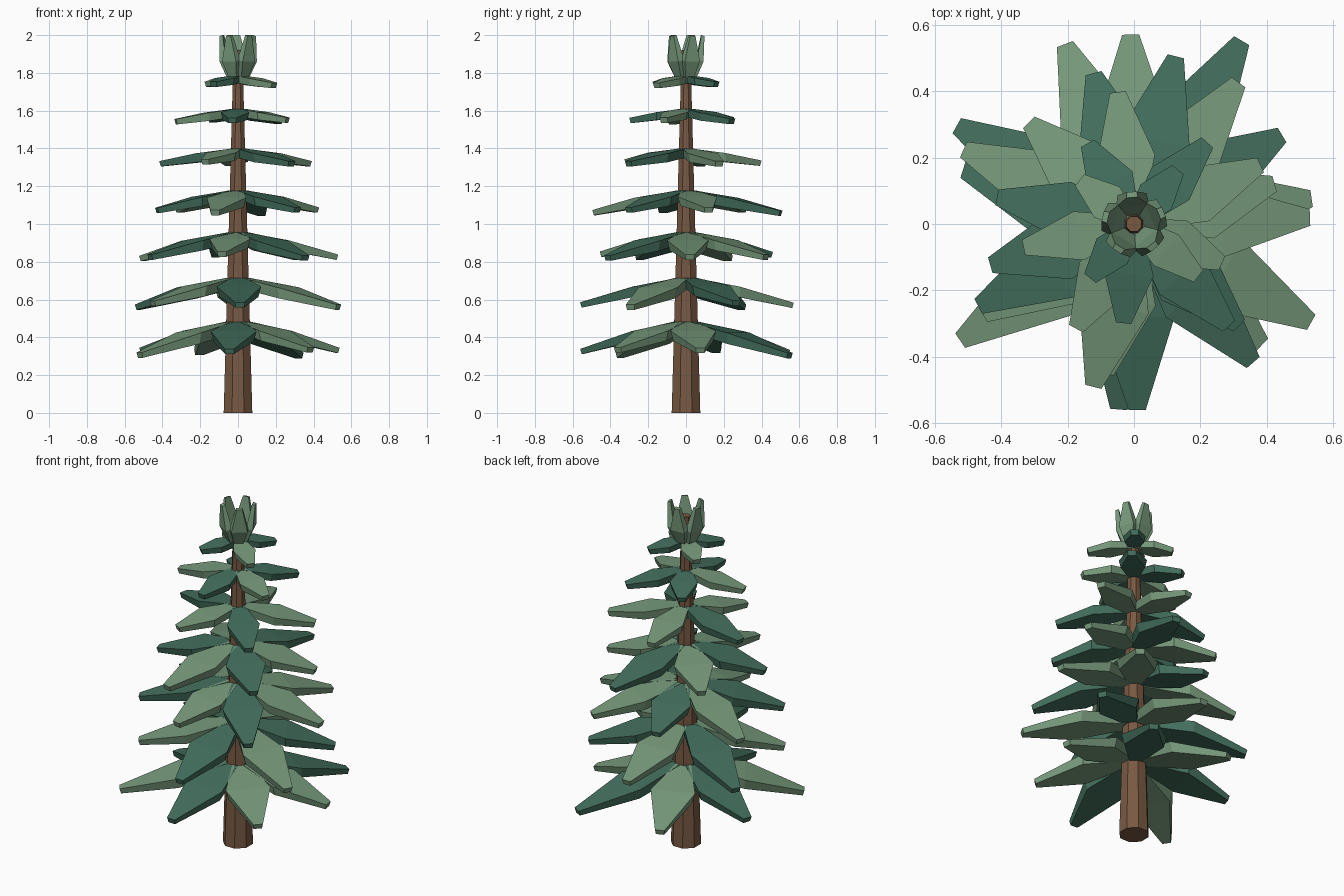
import bpy, bmesh, math
from mathutils import Matrix, Vector

cube = bpy.data.objects.get("Cube")
if cube:
    bpy.data.objects.remove(cube, do_unlink=True)


def make_material(name, rgb):
    m = bpy.data.materials.new(name)
    m.use_nodes = True
    m.diffuse_color = (*rgb, 1)
    m.node_tree.nodes["Principled BSDF"].inputs["Base Color"].default_value = (*rgb, 1)
    return m


light = make_material("light_green", (0.18, 0.315, 0.195))
dark = make_material("dark_green", (0.055, 0.156, 0.108))
bark = make_material("bark_brown", (0.19, 0.10, 0.055))


def finish(bm, name, materials):
    bmesh.ops.recalc_face_normals(bm, faces=bm.faces)
    mesh = bpy.data.meshes.new(name)
    bm.to_mesh(mesh)
    bm.free()
    for m in materials:
        mesh.materials.append(m)
    obj = bpy.data.objects.new(name, mesh)
    bpy.context.collection.objects.link(obj)
    return obj


def add_leaf(bm, angle, sections, mat):
    """Loft a faceted leaf; each section is (top point, underside point, half width)."""
    turn = Matrix.Rotation(math.radians(angle), 3, "Z")
    rings = []
    for (rt, zt), (rb, zb), w in sections:
        corners = [(rt, -w, zt), (rt, w, zt), (rb, w * 0.87, zb), (rb, -w * 0.87, zb)]
        rings.append([bm.verts.new(turn @ Vector(c)) for c in corners])
    faces = [bm.faces.new(rings[0]), bm.faces.new(rings[-1])]
    for a, b in zip(rings, rings[1:]):
        for i in range(4):
            j = (i + 1) % 4
            faces.append(bm.faces.new((a[i], a[j], b[j], b[i])))
    for f in faces:
        f.material_index = mat


# Trunk: tapered eight-sided post
bm = bmesh.new()
bmesh.ops.create_cone(bm, cap_ends=True, segments=8, radius1=0.082, radius2=0.025, depth=1.92,
                      matrix=Matrix.Translation((0, 0, 0.96)) @ Matrix.Rotation(math.pi / 8, 4, "Z"))
finish(bm, "trunk", [bark])

# Branch tiers: top height, droop per length, half width, first angle, colours, lengths
# (branches are evenly spaced clockwise; L is light, D is dark)
tiers = [
    (0.49, 0.27, 0.122, 111, "LDLLDLD", (0.58, 0.64, 0.54, 0.53, 0.56, 0.63, 0.54)),
    (0.72, 0.24, 0.118, 91, "LDLDLD", (0.57, 0.52, 0.61, 0.56, 0.53, 0.61)),
    (0.96, 0.23, 0.110, 105, "DLLDLDL", (0.47, 0.53, 0.53, 0.55, 0.46, 0.53, 0.56)),
    (1.18, 0.21, 0.108, 76, "DLDLDL", (0.52, 0.44, 0.44, 0.505, 0.45, 0.44)),
    (1.40, 0.16, 0.088, 97, "LLDLD", (0.40, 0.42, 0.42, 0.36, 0.42)),
    (1.61, 0.16, 0.075, 120, "DDLDL", (0.28, 0.33, 0.29, 0.30, 0.34)),
    (1.785, 0.15, 0.060, 51, "DLDL", (0.21, 0.25, 0.21, 0.21)),
]
for n, (z, droop, width, start, colours, lengths) in enumerate(tiers, 1):
    bm = bmesh.new()
    for k, (c, length) in enumerate(zip(colours, lengths)):
        drop = droop * length
        mid = length * 0.5
        thick = 0.025 + 0.055 * length
        sections = [
            ((0.02, z), (0.02, z - thick), 0.03),
            ((mid, z - drop * 0.38), (mid, z - drop * 0.38 - thick), width),
            ((length, z - drop), (length - 0.008, z - drop - 0.028), 0.02 + 0.01 * length),
        ]
        add_leaf(bm, start - k * 360 / len(colours), sections, 0 if c == "L" else 1)
    finish(bm, f"branch_tier_{n}", [light, dark])

# Crown: upright leaves around the trunk top
bm = bmesh.new()
for k in range(5):
    sections = [
        ((0.015, 1.75), (0.04, 1.74), 0.018),
        ((0.055, 1.87), (0.09, 1.86), 0.05),
        ((0.08, 2.0), (0.097, 1.995), 0.017),
    ]
    add_leaf(bm, 22 + 72 * k, sections, 0)
finish(bm, "crown_leaves", [light])
